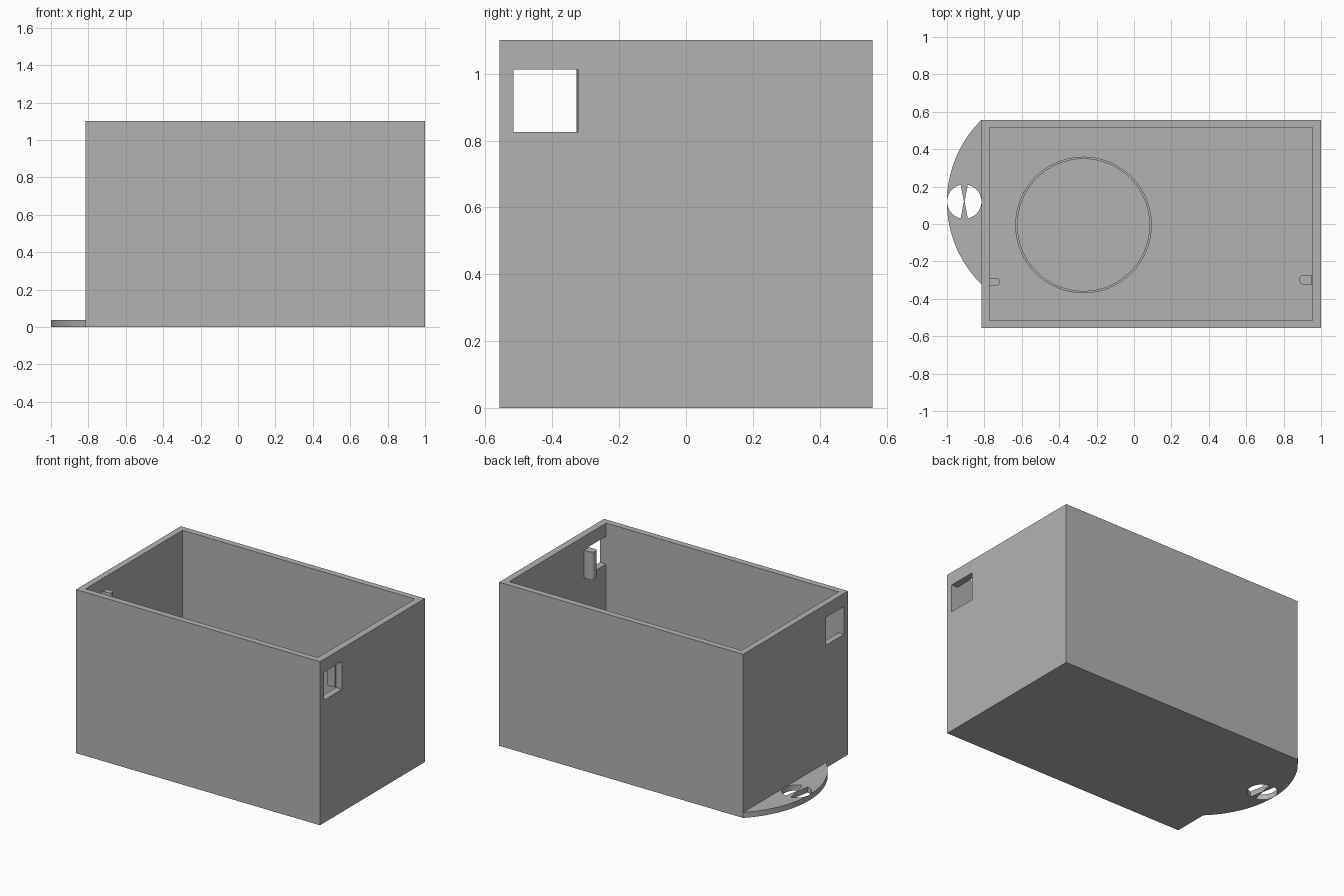
import bpy, bmesh, math

cube = bpy.data.objects.get("Cube")
if cube:
    bpy.data.objects.remove(cube, do_unlink=True)

grey = bpy.data.materials.new("light grey plastic")
grey.use_nodes = True
colour = (0.45, 0.45, 0.45, 1)
grey.diffuse_color = colour
grey.node_tree.nodes["Principled BSDF"].inputs["Base Color"].default_value = colour


def prism(name, outline, z0, z1):
    """Closed vertical prism from an anticlockwise outline."""
    bm = bmesh.new()
    low = [bm.verts.new((x, y, z0)) for x, y in outline]
    high = [bm.verts.new((x, y, z1)) for x, y in outline]
    bm.faces.new(low[::-1])
    bm.faces.new(high)
    n = len(outline)
    for i in range(n):
        j = (i + 1) % n
        bm.faces.new((low[i], low[j], high[j], high[i]))
    mesh = bpy.data.meshes.new(name)
    bm.to_mesh(mesh)
    bm.free()
    mesh.materials.append(grey)
    obj = bpy.data.objects.new(name, mesh)
    bpy.context.collection.objects.link(obj)
    return obj


def rect(x0, x1, y0, y1):
    return [(x0, y0), (x1, y0), (x1, y1), (x0, y1)]


def arc(cx, cy, r, a0, a1, n):
    angles = [math.radians(a0 + (a1 - a0) * i / n) for i in range(n + 1)]
    return [(cx + r * math.cos(a), cy + r * math.sin(a)) for a in angles]


def cut(target, *cutters):
    for c in cutters:
        mod = target.modifiers.new("cut", "BOOLEAN")
        mod.operation = "DIFFERENCE"
        mod.solver = "EXACT"
        mod.object = c
    bpy.context.view_layer.update()
    graph = bpy.context.evaluated_depsgraph_get()
    mesh = bpy.data.meshes.new_from_object(target.evaluated_get(graph))
    target.modifiers.clear()
    target.data = mesh
    for c in cutters:
        bpy.data.objects.remove(c, do_unlink=True)


def smooth(obj):
    bpy.ops.object.select_all(action="DESELECT")
    obj.select_set(True)
    bpy.context.view_layer.objects.active = obj
    bpy.ops.object.shade_smooth_by_angle(angle=math.radians(30))


LEFT, RIGHT, DEPTH, HEIGHT, WALL = -0.815, 1.0, 0.557, 1.1, 0.042
SILL, LINTEL = 0.825, 1.012

# Open box with a window through both end walls
box = prism("box_shell", rect(LEFT, RIGHT, -DEPTH, DEPTH), 0, HEIGHT)
cavity = prism("cavity", rect(LEFT + WALL, RIGHT - 0.046, WALL - DEPTH, DEPTH - WALL), 0.04, 1.3)
window = prism("window", rect(-1.2, 1.2, -0.515, -0.323), SILL, LINTEL)
cut(box, cavity, window)

# Curved mounting tab with a split round hole
radius, mid_y = 0.616, 0.117
tab = prism("mounting_tab", arc(radius - 1, mid_y, radius, 134.4, 225.6, 40), 0, 0.037)
hx, hy, hr = -0.9075, 0.12, 0.0918
halves = []
for turn in (0, 180):
    outline = [(hx + 0.002 * math.cos(math.radians(turn)), hy)]
    outline += arc(hx, hy, hr, turn - 78, turn + 78, 24)
    halves.append(prism("hole_half", outline, -0.1, 0.1))
cut(tab, *halves)
smooth(tab)

# Raised ring on the floor
ring = prism("floor_ring", arc(-0.27, -0.005, 0.365, 0, 354.375, 63), 0.035, 0.055)
cut(ring, prism("ring_bore", arc(-0.27, -0.005, 0.353, 0, 354.375, 63), 0, 0.2))
smooth(ring)


# Rounded catches beside the windows
def catch(name, wall_x, tip_x, y0, y1, r):
    side = 1 if tip_x > wall_x else -1
    outline = [(wall_x, y0)]
    outline += arc(tip_x - r, y0 + r, r, -90, 0, 6) if side > 0 else arc(tip_x + r, y0 + r, r, 270, 180, 6)
    outline += arc(tip_x - r, y1 - r, r, 0, 90, 6) if side > 0 else arc(tip_x + r, y1 - r, r, 180, 90, 6)
    outline += [(wall_x, y1)]
    obj = prism(name, outline if side > 0 else outline[::-1], SILL, LINTEL)
    smooth(obj)


catch("right_catch", LEFT + WALL - 0.005, -0.72, -0.328, -0.29, 0.012)
catch("left_catch", RIGHT - 0.05, 0.885, -0.325, -0.272, 0.02)
